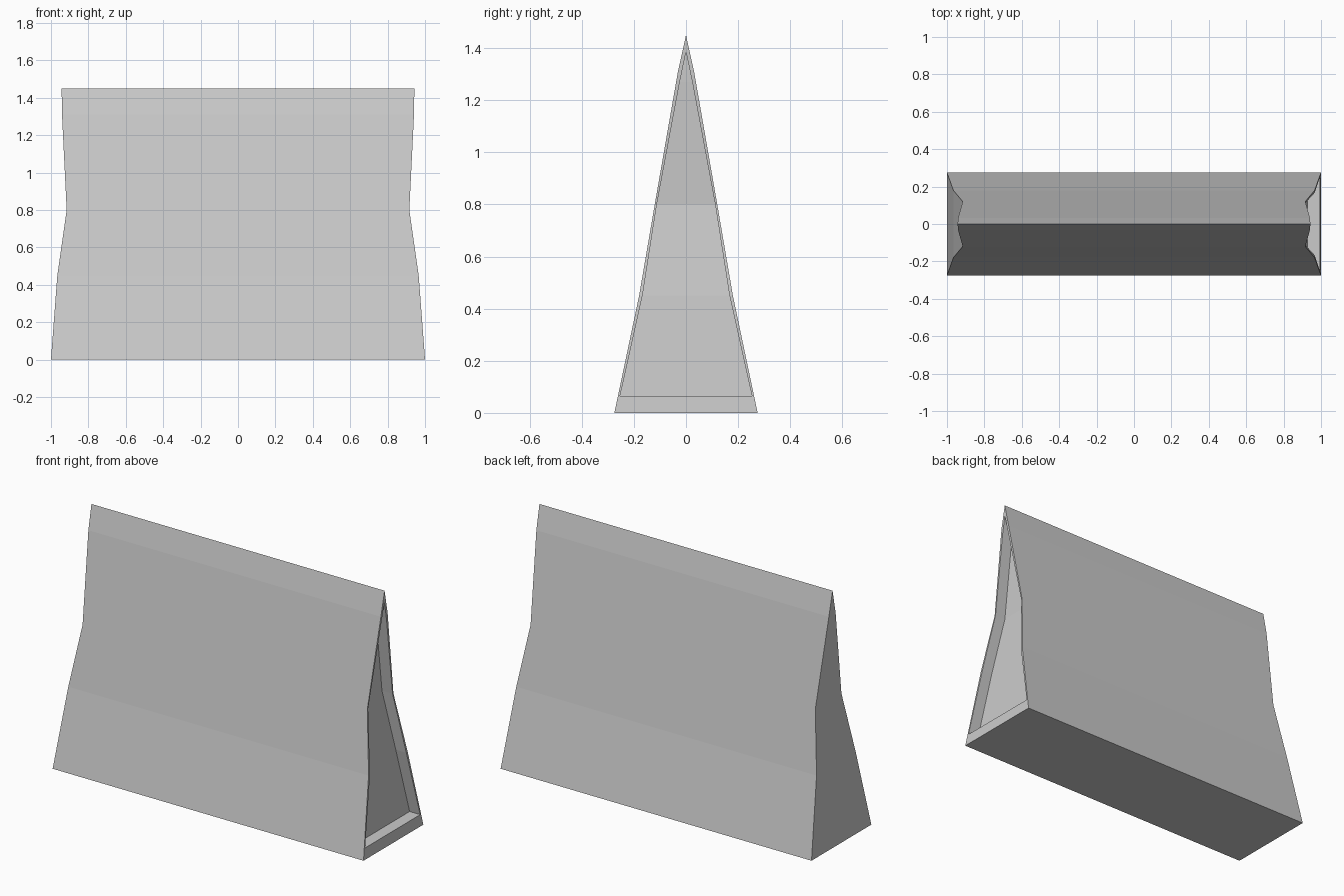
import bpy
import bmesh

cube = bpy.data.objects.get("Cube")
if cube:
    bpy.data.objects.remove(cube, do_unlink=True)

grey = bpy.data.materials.new("plain grey")
grey.use_nodes = True
colour = (0.6, 0.6, 0.6, 1)
grey.diffuse_color = colour
grey.node_tree.nodes["Principled BSDF"].inputs["Base Color"].default_value = colour

# Levels from base to ridge: half depth (y), height (z)
outer = [(0.275, 0), (0.18, 0.45), (0.12, 0.8), (0.031, 1.31), (0, 1.45)]
inner = [(0.253, 0.065), (0.167, 0.45), (0.112, 0.8), (0.024, 1.27), (0, 1.385)]
# Where the ends of the body lie at each height
end_line = [(0, 1.0), (0.45, 0.966), (0.8, 0.916), (1.31, 0.941), (1.45, 0.943)]
recess_depth = 0.068


def end_x(z):
    for (z0, x0), (z1, x1) in zip(end_line, end_line[1:]):
        if z <= z1:
            return x0 + (x1 - x0) * (z - z0) / (z1 - z0)
    return end_line[-1][1]


bm = bmesh.new()


def ring(profile, side, depth=0):
    """Closed outline: up the front, over the ridge and down the back."""
    outline = [(-y, z) for y, z in profile] + list(reversed(profile[:-1]))
    return [bm.verts.new((side * (end_x(z) - depth), y, z)) for y, z in outline]


def bridge(a, b):
    for i in range(len(a)):
        j = (i + 1) % len(a)
        bm.faces.new((a[i], a[j], b[j], b[i]))


def cap(loop):
    """Close an outline with one band per level and a triangle at the ridge."""
    n = len(loop)
    for i in range(n // 2 - 1):
        bm.faces.new((loop[i], loop[i + 1], loop[n - 2 - i], loop[n - 1 - i]))
    m = n // 2
    bm.faces.new((loop[m - 1], loop[m], loop[m + 1]))


# Sloping body, plain on one end
plain_end = ring(outer, -1)
open_end = ring(outer, 1)
bridge(plain_end, open_end)
cap(plain_end)

# Rim, walls and back panel of the recessed end
rim = ring(inner, 1)
panel = ring(inner, 1, recess_depth)
bridge(open_end, rim)
bridge(rim, panel)
cap(panel)
bmesh.ops.recalc_face_normals(bm, faces=bm.faces)

mesh = bpy.data.meshes.new("wedge_body")
bm.to_mesh(mesh)
bm.free()
mesh.materials.append(grey)
body = bpy.data.objects.new("wedge_body", mesh)
bpy.context.collection.objects.link(body)
